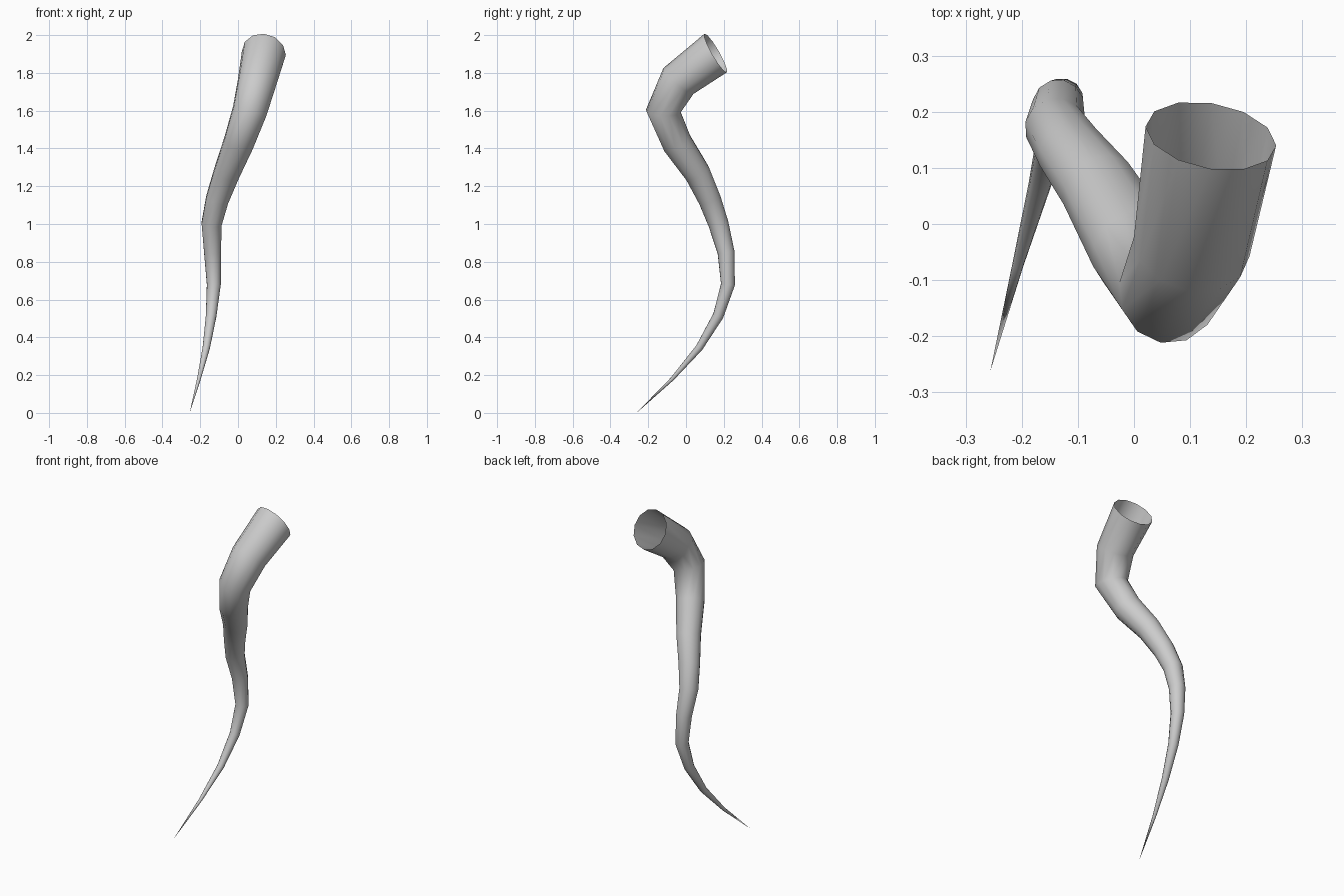
import bpy, bmesh, math
from mathutils import Vector

if "Cube" in bpy.data.objects:
    bpy.data.objects.remove(bpy.data.objects["Cube"])

# Centreline from open root to tip: x, y, z, radius
PATH = [
    (.137, .157, 1.905, .118), (.103, -.040, 1.757, .105), (.062, -.120, 1.598, .093),
    (.003, -.047, 1.428, .082), (-.060, .060, 1.270, .071), (-.110, .125, 1.130, .062),
    (-.140, .172, 1.000, .055), (-.135, .212, .850, .046), (-.128, .222, .680, .038),
    (-.142, .171, .515, .029), (-.168, .070, .345, .020), (-.207, -.073, .180, .010),
    (-.256, -.262, 0, 0),
]
SIDES = 12

pts = [Vector(p[:3]) for p in PATH]
bm = bmesh.new()
rings = []
side = Vector((1, 0, 0))
for i in range(len(pts) - 1):
    # Each ring faces the average direction of its neighbouring segments
    if i == 0:
        t = Vector((-.165, -.87, -.5)).normalized()
    else:
        t = ((pts[i] - pts[i - 1]).normalized() + (pts[i + 1] - pts[i]).normalized()).normalized()
    side = (side - t * side.dot(t)).normalized()
    up = t.cross(side)
    r = PATH[i][3]
    rings.append([bm.verts.new(pts[i] + r * (math.cos(a) * side + math.sin(a) * up))
                  for a in (2 * math.pi * k / SIDES for k in range(SIDES))])

# Tube walls, then the pointed end; the root stays open
for a, b in zip(rings, rings[1:]):
    for k in range(SIDES):
        n = (k + 1) % SIDES
        bm.faces.new((a[k], a[n], b[n], b[k]))
tip = bm.verts.new(pts[-1])
for k in range(SIDES):
    bm.faces.new((rings[-1][k], rings[-1][(k + 1) % SIDES], tip))

for f in bm.faces:
    f.smooth = True
mesh = bpy.data.meshes.new("horn")
bm.to_mesh(mesh)
bm.free()
horn = bpy.data.objects.new("horn", mesh)
bpy.context.collection.objects.link(horn)
